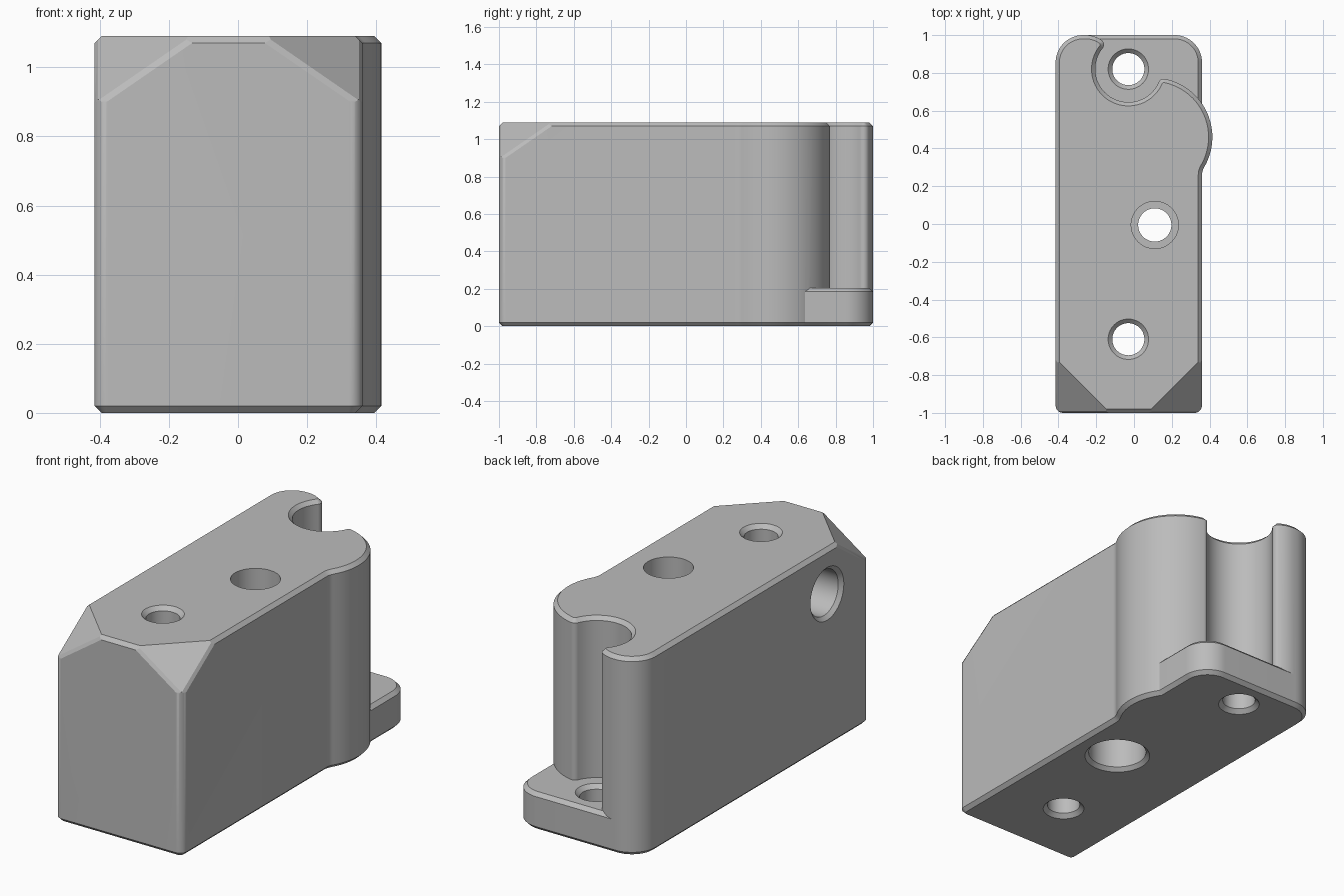
import bpy, bmesh
from math import atan2, cos, sin, pi, radians, hypot, ceil
from mathutils import Vector, Matrix

if "Cube" in bpy.data.objects:
    bpy.data.objects.remove(bpy.data.objects["Cube"], do_unlink=True)

HEIGHT, FOOT, CH = 1.09, 0.205, 0.02
LEFT, RIGHT = -0.415, 0.36

grey = bpy.data.materials.new("machined_grey")
grey.use_nodes = True
colour = (0.5, 0.5, 0.5, 1)
grey.diffuse_color = colour
grey.node_tree.nodes["Principled BSDF"].inputs["Base Color"].default_value = colour


def make_object(name, bm):
    bmesh.ops.recalc_face_normals(bm, faces=bm.faces)
    mesh = bpy.data.meshes.new(name)
    bm.to_mesh(mesh)
    bm.free()
    mesh.materials.append(grey)
    ob = bpy.data.objects.new(name, mesh)
    bpy.context.collection.objects.link(ob)
    return ob


def arc(centre, r, a0, a1):
    n = max(3, ceil(abs(a1 - a0) / radians(6)))
    return [Vector((centre[0] + r * cos(a0 + (a1 - a0) * i / n),
                    centre[1] + r * sin(a0 + (a1 - a0) * i / n))) for i in range(n + 1)]


def heading(a, b):
    return atan2(b[1] - a[1], b[0] - a[0])


def meet(a, ra, b, rb):
    """Crossing of two circles, on the right of the line from a to b."""
    a, b = Vector(a), Vector(b)
    d = (b - a).length
    u = (b - a) / d
    along = (ra * ra - rb * rb + d * d) / (2 * d)
    side = (ra * ra - along * along) ** 0.5
    return a + u * along + Vector((u.y, -u.x)) * side


def clean(points):
    out = []
    for p in points:
        if not out or (p - out[-1]).length > 1e-4:
            out.append(p)
    return out


def inset(points, c):
    out = []
    for i, p in enumerate(points):
        e1 = (p - points[i - 1]).normalized()
        e2 = (points[(i + 1) % len(points)] - p).normalized()
        n1, n2 = Vector((-e1.y, e1.x)), Vector((-e2.y, e2.x))
        out.append(p + (n1 + n2) * c / (1 + n1.dot(n2)))
    return out


def loft(rings):
    """Closed solid through matching rings of 3D points."""
    bm = bmesh.new()
    loops = [[bm.verts.new(p) for p in ring] for ring in rings]
    for a, b in zip(loops, loops[1:]):
        for i in range(len(a)):
            j = (i + 1) % len(a)
            bm.faces.new((a[i], a[j], b[j], b[i]))
    bm.faces.new(loops[0][::-1])
    bm.faces.new(loops[-1])
    return bm


def chamfered_prism(points, top):
    points = clean(points)
    small = inset(points, CH)
    layers = ((small, 0), (points, CH), (points, top - CH), (small, top))
    return loft([[(p.x, p.y, z) for p in ring] for ring, z in layers])


def slice_off(bm, co, normal):
    cut = bmesh.ops.bisect_plane(bm, geom=bm.verts[:] + bm.edges[:] + bm.faces[:], dist=1e-5,
                                 plane_co=co, plane_no=normal, clear_outer=True)
    edges = [e for e in cut["geom_cut"] if isinstance(e, bmesh.types.BMEdge)]
    bmesh.ops.edgenet_fill(bm, edges=edges)


def boolean(target, other, operation):
    mod = target.modifiers.new("cut", 'BOOLEAN')
    mod.operation, mod.solver, mod.object = operation, 'EXACT', other
    bpy.context.view_layer.objects.active = target
    bpy.ops.object.modifier_apply(modifier=mod.name)
    bpy.data.objects.remove(other, do_unlink=True)


def drill(target, profile, matrix):
    """Cut a turned hole, given as (radius, height) steps."""
    bm = loft([[(r * cos(2 * pi * i / 64), r * sin(2 * pi * i / 64), h) for i in range(64)]
               for r, h in profile])
    bm.transform(matrix)
    boolean(target, make_object("hole_cutter", bm), 'DIFFERENCE')


# Outline of the tall body: tangent arcs joined by straight sides
bulge, bulge_r = (0.10, 0.46), 0.315
bolt, notch_r = (-0.03, 0.82), 0.175
lobe, lobe_r = (-0.255, 0.855), 0.145
blend_r, tip_r, corner_r = 0.08, 0.03, 0.04
blend_x = RIGHT + blend_r
blend = (blend_x, bulge[1] - ((bulge_r + blend_r) ** 2 - (blend_x - bulge[0]) ** 2) ** 0.5)
tip_a = meet(bulge, bulge_r - tip_r, bolt, notch_r + tip_r)
tip_b = meet(lobe, lobe_r - tip_r, bolt, notch_r + tip_r)
if tip_b.y < bolt[1]:
    tip_b = meet(bolt, notch_r + tip_r, lobe, lobe_r - tip_r)

outline = arc((LEFT + corner_r, -1 + corner_r), corner_r, pi, 1.5 * pi)
outline += arc((RIGHT - corner_r, -1 + corner_r), corner_r, -pi / 2, 0)
outline += arc(blend, blend_r, pi, heading(blend, bulge))
outline += arc(bulge, bulge_r, heading(bulge, blend), heading(bulge, tip_a))
outline += arc(tip_a, tip_r, heading(bulge, tip_a), heading(tip_a, bolt))
outline += arc(bolt, notch_r, heading(bolt, tip_a), heading(bolt, tip_b) - 2 * pi)
outline += arc(tip_b, tip_r, heading(tip_b, bolt), heading(lobe, tip_b))
outline += arc(lobe, lobe_r, heading(lobe, tip_b), pi / 2)
outline += arc((LEFT + lobe_r, lobe[1]), lobe_r, pi / 2, pi)
body_bm = chamfered_prism(outline, HEIGHT)

# Slanted front top corners with narrow eased edges
for side, edge_x in ((-1, LEFT), (1, RIGHT)):
    slant = Vector((side / 0.29, -1 / 0.29, 1 / 0.2)).normalized()
    slice_off(body_bm, (edge_x - side * 0.29, -1, HEIGHT), slant)
    for face in (Vector((0, -1, 0)), Vector((side, 0, 0))):
        ease = (slant + face).normalized()
        slice_off(body_bm, Vector((edge_x, -1, HEIGHT - 0.2)) - ease * 0.006, ease)
block = make_object("mounting_block", body_bm)

# Low foot under the notch
foot = [Vector((-0.265, 0.45)), Vector((RIGHT, 0.45))]
foot += arc((RIGHT - 0.145, 0.855), 0.145, 0, pi / 2) + [Vector((-0.265, 1))]
boolean(block, make_object("foot", chamfered_prism(foot, FOOT)), 'UNION')

# Bolt holes, chamfered at both ends
r, c = 0.085, 0.022
for y, top in ((bolt[1], FOOT), (-0.61, HEIGHT)):
    drill(block, [(r + 2 * c, -c), (r, c), (r, top - c), (r + 2 * c, top + c)],
          Matrix.Translation((bolt[0], y, 0)))

# Centre hole, counterbored from above and below
drill(block, [(0.19, -0.02), (0.15, 0.02), (0.15, 0.35), (0.088, 0.35),
              (0.088, 0.65), (0.125, 0.65), (0.125, HEIGHT + 0.05)],
      Matrix.Translation((0.11, -0.005, 0)))

# Side port reaching the front bolt hole
drill(block, [(0.125, 0), (0.125, 0.365), (0.165, 0.405)],
      Matrix.Translation((-0.03, -0.635, 0.845)) @ Matrix.Rotation(-pi / 2, 4, 'Y'))

bpy.ops.object.select_all(action='DESELECT')
block.select_set(True)
bpy.context.view_layer.objects.active = block
bpy.ops.object.shade_smooth_by_angle(angle=radians(25))
